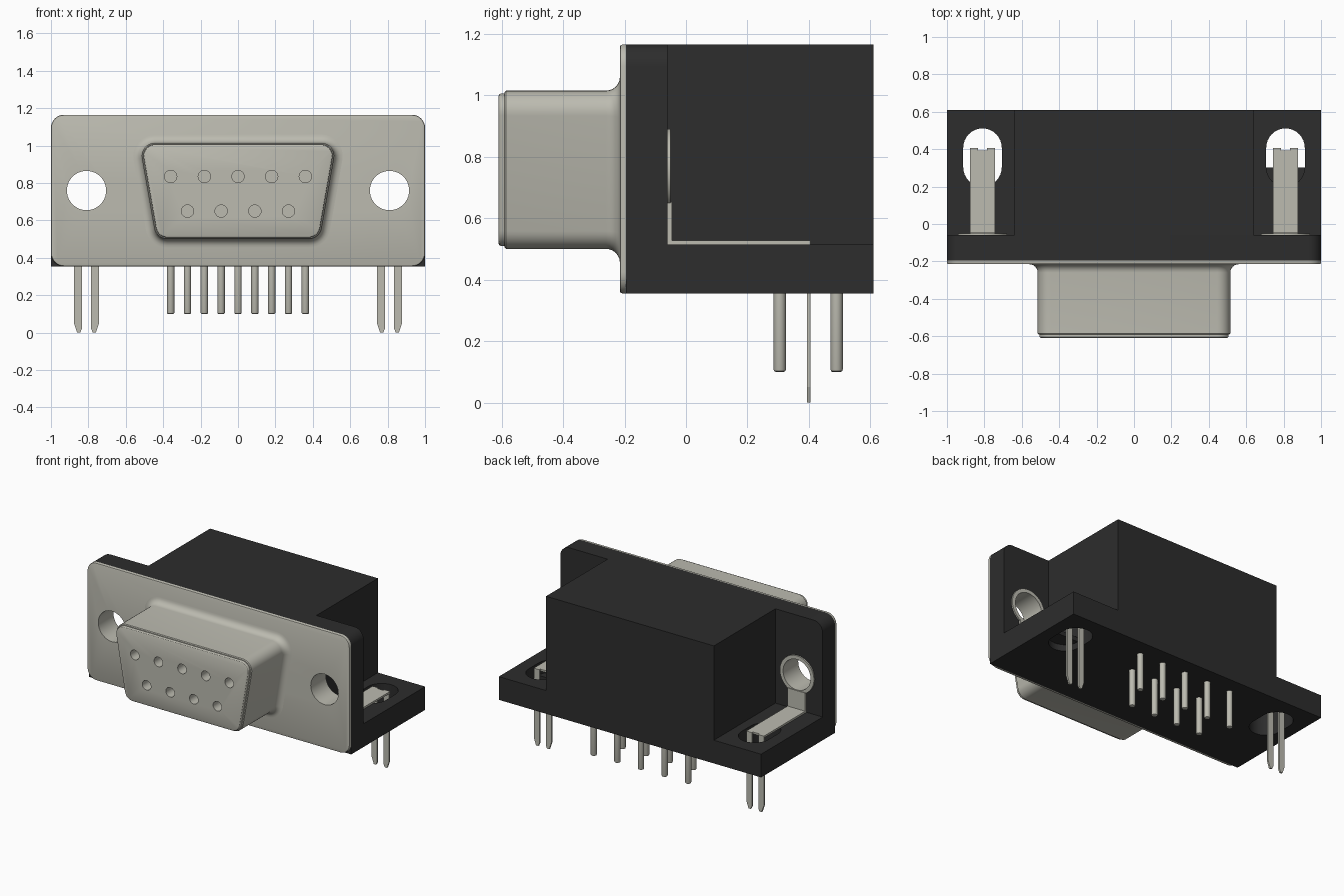
import bpy, bmesh, math
from mathutils import Vector

cube = bpy.data.objects.get("Cube")
if cube:
    bpy.data.objects.remove(cube, do_unlink=True)


def material(name, rgb):
    m = bpy.data.materials.new(name)
    m.use_nodes = True
    m.diffuse_color = (*rgb, 1)
    b = next(n for n in m.node_tree.nodes if n.type == 'BSDF_PRINCIPLED')
    b.inputs["Base Color"].default_value = (*rgb, 1)
    b.inputs["Roughness"].default_value = 0.5
    return m


METAL = material("warm grey metal", (0.503, 0.497, 0.435))
BLACK = material("black plastic", (0.026, 0.026, 0.026))


def loft(name, rings, mat, closed=False):
    """Skin a list of equal point rings; cap the ends or close into a tube."""
    bm = bmesh.new()
    vs = [[bm.verts.new(p) for p in ring] for ring in rings]
    n = len(vs[0])
    pairs = list(zip(vs, vs[1:])) + ([(vs[-1], vs[0])] if closed else [])
    for a, b in pairs:
        for i in range(n):
            j = (i + 1) % n
            bm.faces.new((a[i], a[j], b[j], b[i]))
    if not closed:
        bm.faces.new(vs[0])
        bm.faces.new(vs[-1])
    bmesh.ops.recalc_face_normals(bm, faces=bm.faces[:])
    me = bpy.data.meshes.new(name)
    bm.to_mesh(me)
    bm.free()
    me.materials.append(mat)
    ob = bpy.data.objects.new(name, me)
    bpy.context.collection.objects.link(ob)
    return ob


def outline(corners, y, off=0.0, steps=8):
    """Rounded polygon in the XZ plane from (cx, cz, start, end, radius) corners."""
    pts = []
    for cx, cz, a0, a1, r in corners:
        k = steps if r else 0
        for i in range(k + 1):
            a = math.radians(a0 + (a1 - a0) * i / max(k, 1))
            pts.append((cx + (r + off) * math.cos(a), y, cz + (r + off) * math.sin(a)))
    return pts


def circle(c, r, axis, n=32):
    out = []
    for i in range(n):
        u, v = r * math.cos(2 * math.pi * i / n), r * math.sin(2 * math.pi * i / n)
        out.append(Vector(c) + Vector((u, 0, v) if axis == 'Y' else (u, v, 0)))
    return out


def box(name, x0, x1, y0, y1, z0, z1, mat):
    rings = [[(x0, y0, z), (x1, y0, z), (x1, y1, z), (x0, y1, z)] for z in (z0, z1)]
    return loft(name, rings, mat)


def cut(ob, cutters):
    """Subtract the cutters, bake the result and remove them."""
    for c in cutters:
        m = ob.modifiers.new("cut", 'BOOLEAN')
        m.operation, m.solver, m.object = 'DIFFERENCE', 'EXACT', c
    dg = bpy.context.evaluated_depsgraph_get()
    me = bpy.data.meshes.new_from_object(ob.evaluated_get(dg))
    ob.modifiers.clear()
    ob.data = me
    for c in cutters:
        bpy.data.objects.remove(c, do_unlink=True)


def smooth(ob):
    bpy.ops.object.select_all(action='DESELECT')
    ob.select_set(True)
    bpy.context.view_layer.objects.active = ob
    bpy.ops.object.shade_smooth_by_angle(angle=math.radians(30))


def hole_cutters(r):
    return [loft("cutter", [circle((sx * 0.81, y, 0.76), r, 'Y', 48) for y in (-0.4, 0.1)], BLACK)
            for sx in (-1, 1)]


# Metal face plate with rounded corners and two mounting holes
R = 0.07
plate_corners = [(1 - R, 1.165 - R, 0, 90, R), (R - 1, 1.165 - R, 90, 180, R),
                 (R - 1, 0.355 + R, 180, 270, R), (1 - R, 0.355 + R, 270, 360, R)]
plate = loft("face_plate", [outline(plate_corners, y, o) for y, o in
                            ((-0.195, 0), (-0.207, 0), (-0.2127, -0.0024), (-0.215, -0.008))], METAL)
cut(plate, hole_cutters(0.105))
smooth(plate)

# D-shaped shell: fillet at the root, straight wall, stepped insert at the front
d_corners = [(0.445, 0.945, -10, 90, R), (-0.445, 0.945, 90, 190, R),
             (-0.379, 0.57, 190, 270, R), (0.379, 0.57, 270, 350, R)]
profile = [(-0.20, 0.045)]
for i in range(7):
    t = math.radians(15 * i)
    profile.append((-0.26 + 0.045 * math.cos(t), 0.045 - 0.045 * math.sin(t)))
profile += [(-0.585, 0), (-0.59, -0.005), (-0.59, -0.009), (-0.602, -0.009),
            (-0.607, -0.012), (-0.61, -0.018)]
shell = loft("d_shell", [outline(d_corners, y, o) for y, o in profile], METAL)

# Nine contact sockets in two rows
sockets = [(0.18 * i, 0.835) for i in range(-2, 3)] + [(0.09 * i, 0.65) for i in (-3, -1, 1, 3)]
cut(shell, [loft("cutter", [circle((x, y, z), 0.033, 'Y', 24) for y in (-0.7, -0.5)], METAL)
            for x, z in sockets])
smooth(shell)

# Black flange behind the plate: rounded on top, square at the bottom
flange_corners = plate_corners[:2] + [(-1, 0.355, 0, 0, 0), (1, 0.355, 0, 0, 0)]
flange = loft("rear_flange", [outline(flange_corners, y) for y in (-0.195, -0.06)], BLACK)
cut(flange, hole_cutters(0.115))
smooth(flange)

# Black housing block and base with slots for the brackets
box("housing_block", -0.64, 0.64, -0.06, 0.61, 0.515, 1.165, BLACK)
base = box("base", -1, 1, -0.06, 0.61, 0.355, 0.515, BLACK)
slots = []
for sx in (-1, 1):
    ring = []
    for i in range(34):
        a = math.pi * (i if i < 17 else i - 1) / 16
        ring.append((sx * 0.81 + 0.103 * math.cos(a), (0.408 if i < 17 else 0.303) + 0.103 * math.sin(a)))
    slots.append(loft("cutter", [[(x, y, z) for x, y in ring] for z in (0.2, 0.7)], BLACK))
cut(base, slots)
smooth(base)
# Floor that closes the front end of one slot
box("slot_floor", 0.70, 0.92, 0.19, 0.303, 0.40, 0.43, BLACK)

# Mounting hardware on both sides
for sx, side in ((-1, "right"), (1, "left")):
    c = sx * 0.81
    # Flared eyelet lining the hole
    eyelet = loft(side + "_eyelet", [circle((c, y, 0.76), r, 'Y', 48) for y, r in
                  ((-0.205, 0.105), (-0.205, 0.115), (-0.06, 0.115), (-0.06, 0.13),
                   (-0.05, 0.13), (-0.05, 0.105))], METAL, closed=True)
    smooth(eyelet)
    # Bent bracket strip down the wall and along the base
    box(side + "_bracket_upright", c - 0.067, c + 0.067, -0.06, -0.045, 0.515, 0.653, METAL)
    box(side + "_bracket_strip", c - 0.067, c + 0.067, -0.045, 0.393, 0.515, 0.528, METAL)
    # Forked board lock with tapered tips
    for s, tag in ((-1, "outer"), (1, "inner")):
        p = [(0.025, 0.528), (0.067, 0.528), (0.067, 0.05), (0.05, 0), (0.034, 0), (0.025, 0.02)]
        loft(f"{side}_{tag}_prong", [[(c + s * u, y, z) for u, z in p] for y in (0.393, 0.405)], METAL)

# Solder pins: five in the rear row, four in the front row
for i in range(-4, 5):
    y = 0.49 if i % 2 == 0 else 0.305
    pin = loft(f"solder_pin_{i + 5}", [circle((0.09 * i, y, z), r, 'Z', 20) for z, r in
               ((0.10, 0.014), (0.102, 0.018), (0.108, 0.02), (0.37, 0.02))], METAL)
    smooth(pin)
